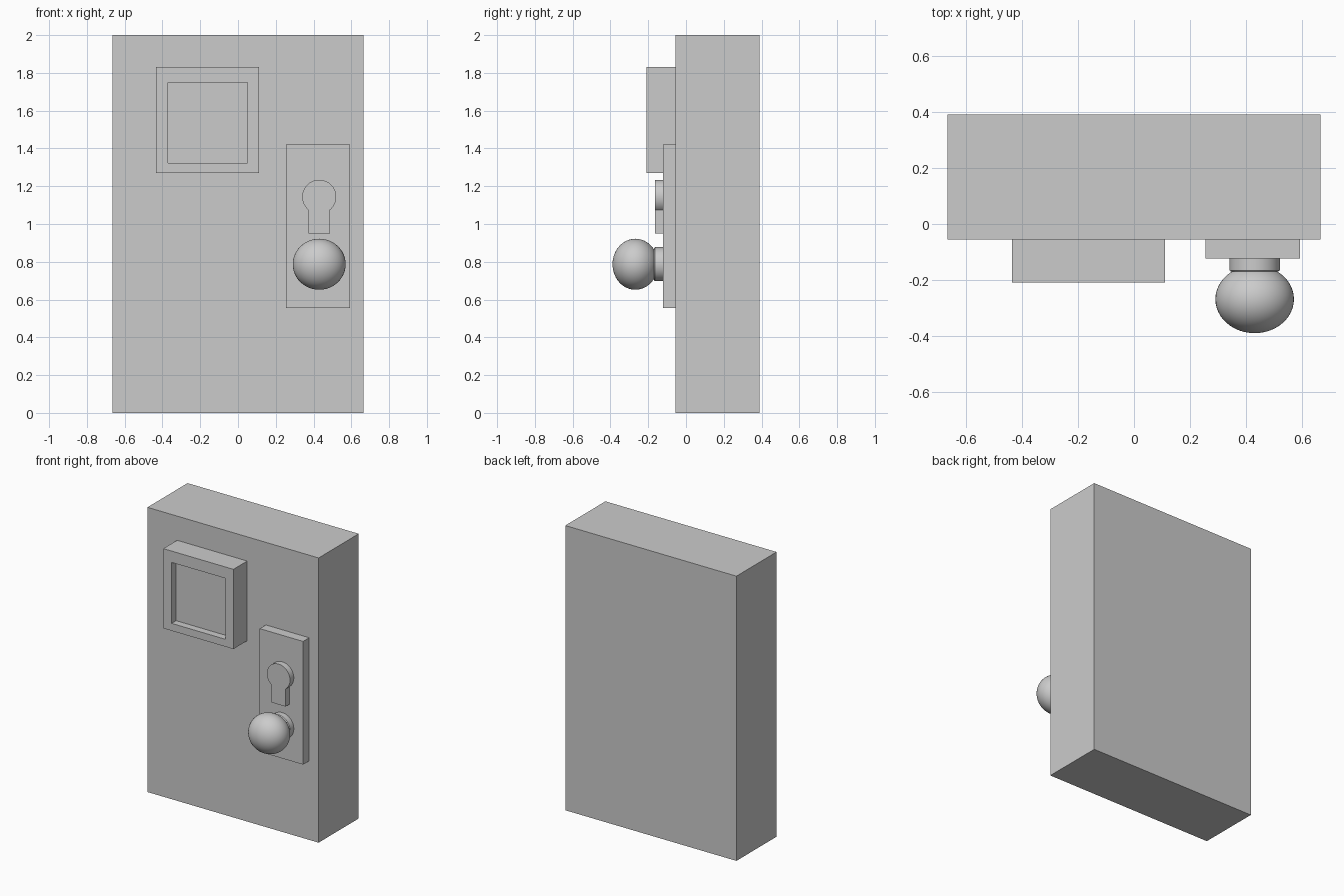
import bpy, bmesh, math
from mathutils import Matrix, Vector

if "Cube" in bpy.data.objects:
    bpy.data.objects.remove(bpy.data.objects["Cube"])


def finish(name, bm, smooth=False):
    bmesh.ops.recalc_face_normals(bm, faces=bm.faces)
    mesh = bpy.data.meshes.new(name)
    bm.to_mesh(mesh)
    bm.free()
    obj = bpy.data.objects.new(name, mesh)
    bpy.context.collection.objects.link(obj)
    if smooth:
        bpy.ops.object.select_all(action='DESELECT')
        obj.select_set(True)
        bpy.context.view_layer.objects.active = obj
        bpy.ops.object.shade_smooth_by_angle(angle=math.radians(35))
    return obj


def box_mesh(x0, x1, y0, y1, z0, z1):
    bm = bmesh.new()
    size = Matrix.Diagonal((x1 - x0, y1 - y0, z1 - z0, 1))
    centre = Matrix.Translation(((x0 + x1) / 2, (y0 + y1) / 2, (z0 + z1) / 2))
    bmesh.ops.create_cube(bm, size=1, matrix=centre @ size)
    return bm


DOOR_Y, PLATE_Y = -0.055, -0.123
KNOB_X, KNOB_Z = 0.43, 0.787

# Door slab and lock plate
finish("door_slab", box_mesh(-0.665, 0.665, DOOR_Y, 0.39, 0, 2))
finish("lock_plate", box_mesh(0.255, 0.592, PLATE_Y, DOOR_Y, 0.555, 1.42))

# Window: raised box with a shallow recess in its front face
bm = box_mesh(-0.435, 0.11, -0.208, DOOR_Y, 1.27, 1.83)
bm.normal_update()
front = min(bm.faces, key=lambda f: f.calc_center_median().y)
bmesh.ops.inset_individual(bm, faces=[front], thickness=0.05)
mid = front.calc_center_median()
for v in front.verts:
    v.co.x = -0.37 if v.co.x < mid.x else 0.05
    v.co.z = 1.322 if v.co.z < mid.z else 1.75
bottom = bmesh.ops.extrude_discrete_faces(bm, faces=[front])["faces"][0]
bmesh.ops.translate(bm, verts=bottom.verts, vec=(0, 0.05, 0))
finish("window_frame", bm)

# Keyhole: round head running into a straight stem, extruded forward
radius, half, head_z = 0.09, 0.056, 1.144
start = -math.acos(math.sqrt(radius ** 2 - half ** 2) / radius)
a0 = -math.pi / 2 - start
a1 = 1.5 * math.pi + start
steps = 40
outline = [(KNOB_X - half, 0.95), (KNOB_X + half, 0.95)]
for i in range(steps + 1):
    a = a0 + (a1 - a0) * i / steps
    outline.append((KNOB_X + radius * math.cos(a), head_z + radius * math.sin(a)))
bm = bmesh.new()
face = bm.faces.new([bm.verts.new((x, PLATE_Y, z)) for x, z in outline])
out = bmesh.ops.extrude_face_region(bm, geom=[face], use_keep_orig=True)["geom"]
bmesh.ops.translate(bm, verts=[g for g in out if isinstance(g, bmesh.types.BMVert)],
                    vec=(0, -0.042, 0))
finish("keyhole", bm, smooth=True)

# Knob neck: lathed collar with a softened front rim
bm = bmesh.new()
profile = [(0, PLATE_Y), (0.09, PLATE_Y), (0.09, -0.163), (0.084, -0.17), (0, -0.17)]
verts = [bm.verts.new((KNOB_X + r, y, KNOB_Z)) for r, y in profile]
edges = [bm.edges.new(pair) for pair in zip(verts, verts[1:])]
bmesh.ops.spin(bm, geom=verts + edges, cent=(KNOB_X, 0, KNOB_Z), axis=(0, 1, 0),
               angle=2 * math.pi, steps=48)
bmesh.ops.remove_doubles(bm, verts=bm.verts, dist=0.0001)
finish("knob_neck", bm, smooth=True)

# Knob: slightly flattened ball, poles along the door normal
bm = bmesh.new()
place = Matrix.Translation(Vector((KNOB_X, -0.268, KNOB_Z)))
shape = Matrix.Diagonal((0.14, 0.121, 0.135, 1)) @ Matrix.Rotation(math.pi / 2, 4, 'X')
bmesh.ops.create_uvsphere(bm, u_segments=48, v_segments=24, radius=1, matrix=place @ shape)
finish("door_knob", bm, smooth=True)
